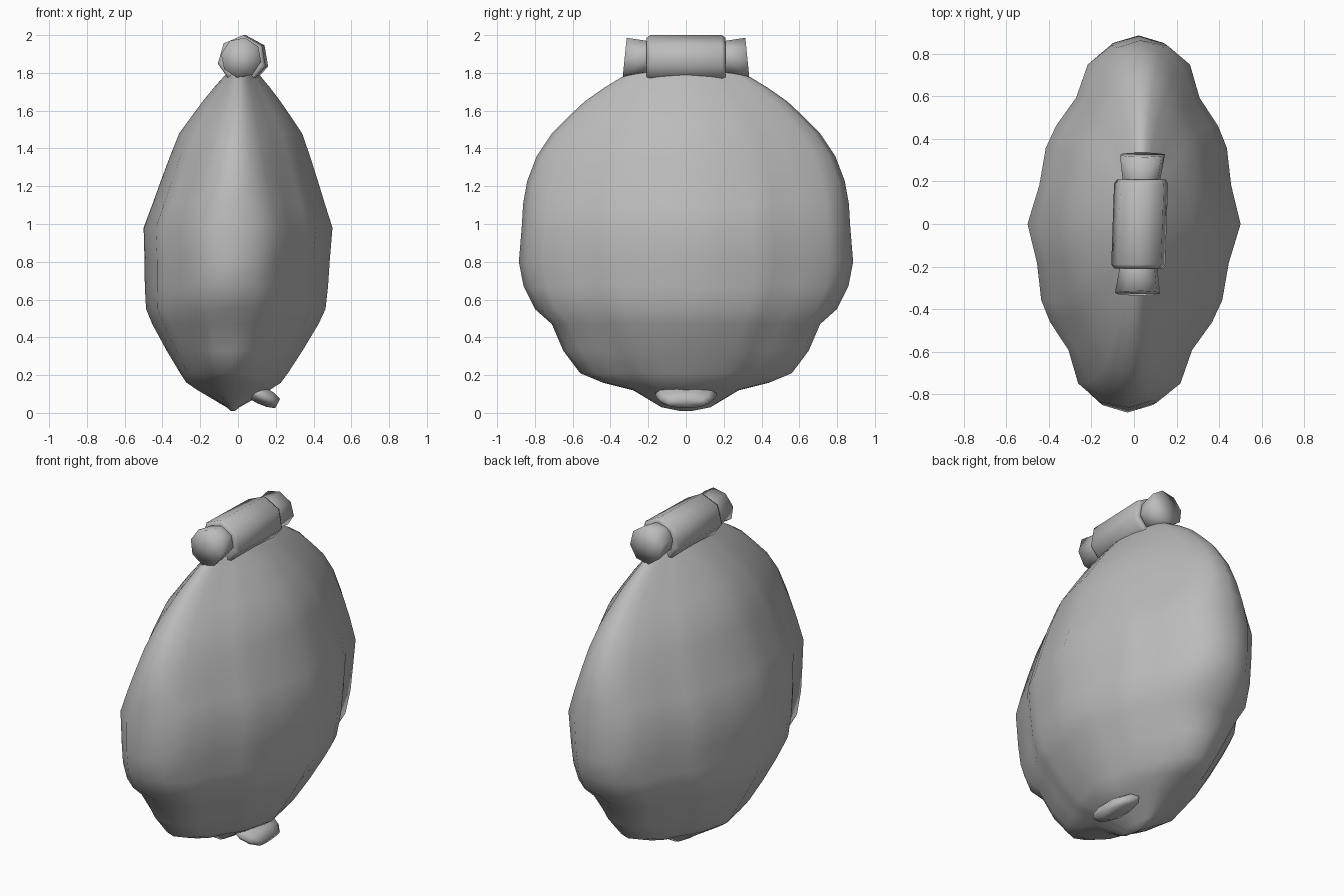
import bpy, bmesh, math
from mathutils import Vector

cube = bpy.data.objects.get("Cube")
if cube:
    bpy.data.objects.remove(cube, do_unlink=True)

grey = bpy.data.materials.new("plain grey")
grey.use_nodes = True
tone = (0.5, 0.5, 0.5, 1)
grey.diffuse_color = tone
grey.node_tree.nodes["Principled BSDF"].inputs["Base Color"].default_value = tone


def loft(name, rings):
    """Skin a list of equal-length point rings and close both ends."""
    bm = bmesh.new()
    loops = [[bm.verts.new(p) for p in ring] for ring in rings]
    n = len(loops[0])
    for low, high in zip(loops, loops[1:]):
        for i in range(n):
            j = (i + 1) % n
            bm.faces.new((low[i], low[j], high[j], high[i]))
    for loop in (loops[0], loops[-1]):
        centre = sum((v.co for v in loop), Vector()) / n
        tip = bm.verts.new(centre)
        for i in range(n):
            bm.faces.new((loop[i], loop[(i + 1) % n], tip))
    bmesh.ops.recalc_face_normals(bm, faces=bm.faces)
    for f in bm.faces:
        f.smooth = True
    mesh = bpy.data.meshes.new(name)
    bm.to_mesh(mesh)
    bm.free()
    mesh.materials.append(grey)
    obj = bpy.data.objects.new(name, mesh)
    bpy.context.collection.objects.link(obj)
    return obj


# Pouch body: quarter cross-sections as (slim x, full x, y), mirrored to a loop
quarter = [(1, 1, 0), (.92, .9, .21), (.82, .85, .41), (.71, .76, .53),
           (.54, .58, .68), (.36, .48, .86), (.18, .27, .96)]
half = quarter + [(0, 0, 1)] + [(-s, -f, y) for s, f, y in reversed(quarter)]
section = half + [(s, f, -y) for s, f, y in reversed(half[1:-1])]

# Height, half width, half depth of rim, half depth of sides, section fullness
levels = [(.01, .01, .03, .03, .5), (.03, .035, .13, .13, .5), (.12, .19, .28, .32, .5),
          (.16, .25, .44, .43, .5), (.21, .285, .56, .54, .5), (.33, .36, .65, .65, .6),
          (.47, .44, .71, .74, .8), (.55, .475, .80, .80, 1), (.67, .485, .86, .86, .8),
          (.80, .49, .885, .885, .7), (.98, .5, .87, .87, 1), (1.11, .455, .862, .862, .7),
          (1.23, .415, .84, .84, .4), (1.36, .37, .79, .79, .2), (1.48, .325, .71, .71, 0),
          (1.58, .255, .61, .61, 0), (1.65, .205, .535, .535, 0), (1.72, .15, .435, .435, 0),
          (1.79, .09, .32, .32, .3), (1.84, .05, .20, .20, .5)]


def body_point(slim, full, y, z, width, rim, side, fullness):
    depth = side + (rim - side) * y ** 4
    x = width * (slim + (full - slim) * fullness)
    return x + .028 * (z - .97) + .03 * depth * y, depth * y, z


loft("pouch_body", [[body_point(*p, *level) for p in section] for level in levels])


def barrel(name, stations, sides, turn, height):
    """Faceted rod along y from (y, radius) stations, slightly yawed."""
    rings = []
    for y, r in stations:
        rings.append([(.028 + .035 * y + r * math.sin(a), y, height + r * math.cos(a))
                      for a in (turn + math.tau * i / sides for i in range(sides))])
    return loft(name, rings)


# Clasp: thick faceted sleeve with a flared knob at each end
barrel("clasp_sleeve", [(-.2, .09), (-.21, .115), (-.19, .13),
                        (.19, .13), (.21, .115), (.2, .09)], 7, .05, 1.87)
for name, s in (("front_knob", -1), ("back_knob", 1)):
    knob = barrel(name, [(s * .17, .088), (s * .22, .092), (s * .325, .108)],
                  8, .2, 1.88)
    for v in knob.data.vertices:
        v.co.y -= s * .1 * (v.co.z - 1.88)

# Small tab sticking out low on the left side
axis = Vector((.1, 0, -.05))
across = Vector((.45, 0, .89))
rings = []
for t, wide, thick in ((-.4, .155, .045), (.1, .165, .05), (.6, .145, .045), (1, .1, .03)):
    origin = Vector((.11, 0, .1)) + axis * t
    rings.append([origin + Vector((0, wide * math.cos(a), 0)) + across * thick * math.sin(a)
                  for a in (math.tau * i / 10 for i in range(10))])
loft("lower_tab", rings)
